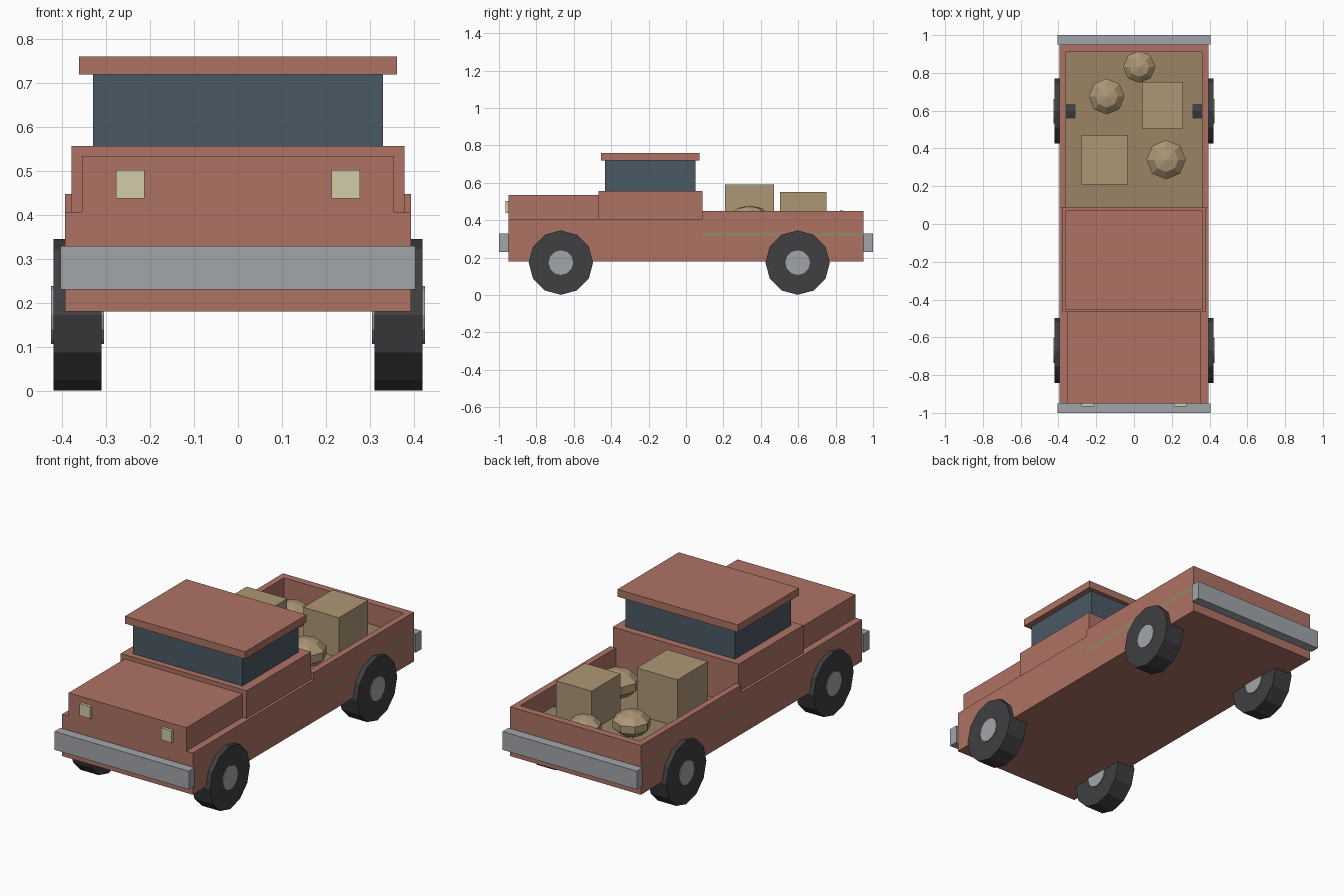
import bpy, bmesh, math
from mathutils import Matrix

if "Cube" in bpy.data.objects:
    bpy.data.objects.remove(bpy.data.objects["Cube"])


def material(name, rgb):
    m = bpy.data.materials.new(name)
    m.diffuse_color = (*rgb, 1)
    m.use_nodes = True
    m.node_tree.nodes["Principled BSDF"].inputs["Base Color"].default_value = m.diffuse_color
    return m


PAINT = material("red_paint", (0.42, 0.17, 0.13))
GLASS = material("dark_glass", (0.07, 0.10, 0.13))
TYRE = material("rubber", (0.05, 0.05, 0.055))
METAL = material("metal", (0.36, 0.38, 0.40))
LAMP = material("lamp", (0.65, 0.60, 0.40))
CARGO = material("cargo_tan", (0.42, 0.31, 0.18))
FLOOR = material("bed_wood", (0.32, 0.23, 0.13))


def finish(name, bm, mat):
    me = bpy.data.meshes.new(name)
    bm.to_mesh(me)
    bm.free()
    me.materials.append(mat)
    ob = bpy.data.objects.new(name, me)
    bpy.context.collection.objects.link(ob)
    return ob


def box(name, x, y, z, mat):
    """Box from (min, max) ranges on each axis."""
    bm = bmesh.new()
    size = [b - a for a, b in (x, y, z)]
    mid = [(a + b) / 2 for a, b in (x, y, z)]
    bmesh.ops.create_cube(bm, size=1, matrix=Matrix.Translation(mid) @ Matrix.Diagonal((*size, 1)))
    return finish(name, bm, mat)


def disc(name, centre, radius, width, mat):
    """12-sided cylinder along x with a vertex at the top."""
    bm = bmesh.new()
    bmesh.ops.create_cone(bm, cap_ends=True, segments=12, radius1=radius, radius2=radius, depth=width,
                          matrix=Matrix.Translation(centre) @ Matrix.Rotation(math.pi / 2, 4, 'Y'))
    return finish(name, bm, mat)


def sack(name, x, y, radius, height):
    """Squashed low-poly ball resting on the bed floor."""
    bm = bmesh.new()
    r = radius / math.cos(math.radians(18))
    bmesh.ops.create_uvsphere(bm, u_segments=8, v_segments=5, radius=1,
                              matrix=Matrix.Translation((x, y, BED + height / 2))
                              @ Matrix.Diagonal((r, r, height / 2, 1)))
    return finish(name, bm, CARGO)


BED = 0.335   # top of the bed floor
W = 0.394     # half width of the body

# Body, hood and cab
box("front_body", (-W, W), (-0.95, 0.088), (0.18, 0.407), PAINT)
box("hood", (-0.355, 0.355), (-0.95, -0.465), (0.407, 0.534), PAINT)
box("cab_base", (-0.379, 0.379), (-0.467, 0.088), (0.407, 0.557), PAINT)
box("cab_windows", (-0.33, 0.33), (-0.433, 0.05), (0.557, 0.72), GLASS)
box("roof", (-0.362, 0.362), (-0.455, 0.072), (0.72, 0.76), PAINT)

# Cargo bed
box("bed_base", (-W, W), (0.088, 0.95), (0.18, 0.312), PAINT)
box("bed_floor", (-W, W), (0.088, 0.95), (0.312, BED), FLOOR)
box("tailgate", (-0.36, 0.36), (0.91, 0.95), (BED, 0.448), PAINT)

# Bumpers
for name, y in (("front_bumper", (-1.0, -0.95)), ("rear_bumper", (0.95, 1.0))):
    box(name, (-0.404, 0.404), y, (0.23, 0.33), METAL)

# Mirrored parts: bed walls, headlights, wheels
for side, s in (("left", -1), ("right", 1)):
    box(side + "_bed_wall", sorted((s * 0.36, s * W)), (0.088, 0.95), (BED, 0.448), PAINT)
    box(side + "_headlight", (s * 0.245 - 0.032, s * 0.245 + 0.032), (-0.966, -0.94), (0.437, 0.502), LAMP)
    for end, y in (("front", -0.669), ("rear", 0.597)):
        disc(f"{end}_{side}_tyre", (s * 0.365, y, 0.173), 0.172, 0.11, TYRE)
        disc(f"{end}_{side}_hub", (s * 0.365, y, 0.173), 0.066, 0.12, METAL)

# Cargo
box("large_crate", (-0.277, -0.033), (0.208, 0.47), (BED, 0.59), CARGO)
box("small_crate", (0.042, 0.256), (0.502, 0.752), (BED, 0.551), CARGO)
sack("large_sack", 0.17, 0.34, 0.104, 0.143)
sack("medium_sack", -0.145, 0.675, 0.095, 0.13)
sack("small_sack", 0.028, 0.832, 0.085, 0.117)
